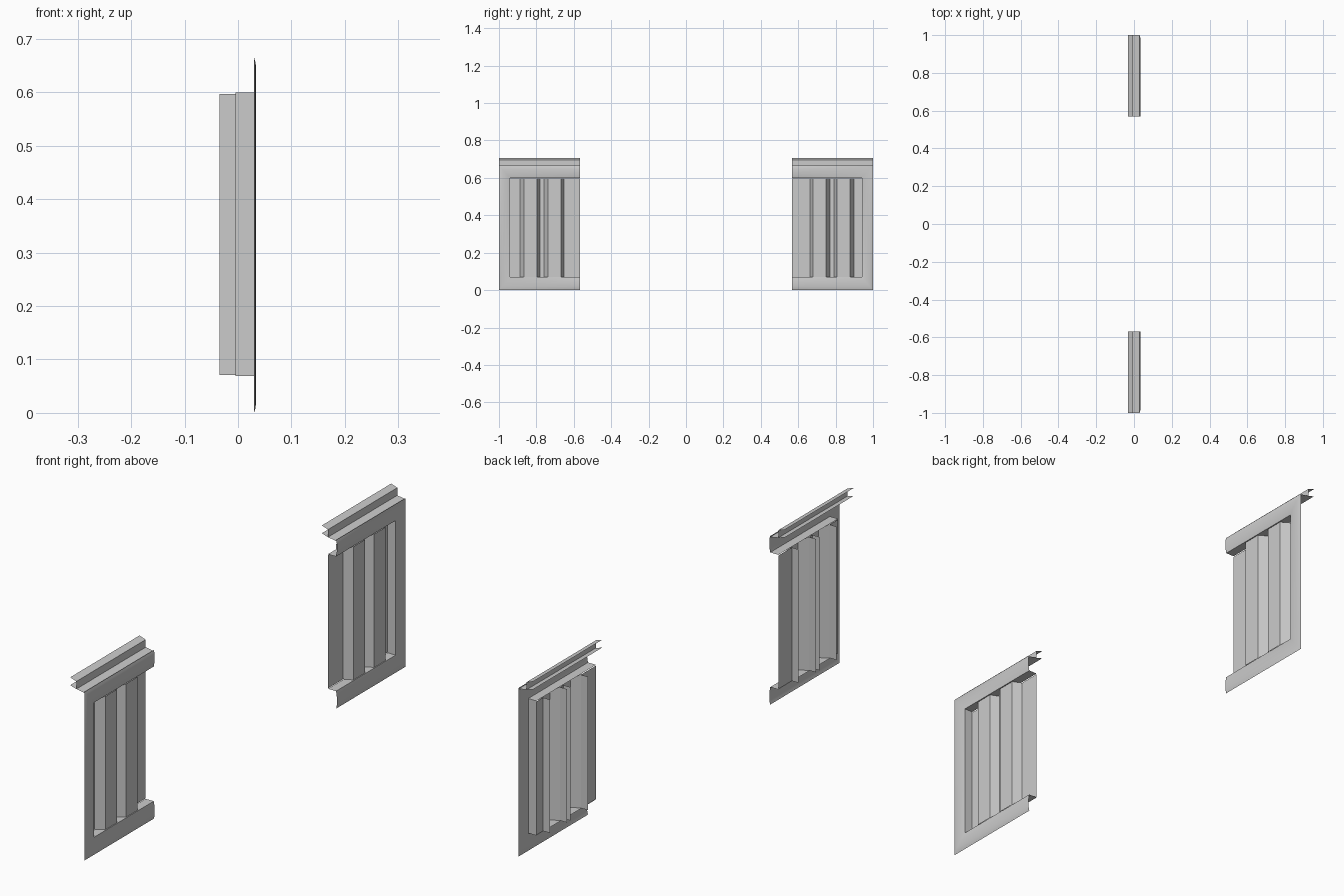
import bpy

if "Cube" in bpy.data.objects:
    bpy.data.objects.remove(bpy.data.objects["Cube"])

OUT, INN = 1.0, 0.568          # outer and inner ends of a panel (distance along y)
SIDE = 0.94                    # outer edge of the opening
Z0, Z1, ZT = 0.069, 0.60, 0.665
BASE, RIDGE, BACK = -.005, .029, -.035   # depths of the infill along x


def mesh(name, verts, faces, sign, smooth=False):
    """Make a sheet on one side; verts are given as (x, |y|, z)."""
    me = bpy.data.meshes.new(name)
    me.from_pydata([(x, sign * y, z) for x, y, z in verts], [], faces)
    me.update()
    if sign > 0:
        me.flip_normals()
    ob = bpy.data.objects.new(name, me)
    bpy.context.collection.objects.link(ob)
    if smooth:
        bpy.ops.object.select_all(action='DESELECT')
        ob.select_set(True)
        bpy.context.view_layer.objects.active = ob
        bpy.ops.object.shade_smooth_by_angle(angle=0.6)
    return ob


def loft(name, rows, sign, smooth=False):
    """Quads between consecutive rows of points."""
    n = len(rows[0])
    verts = [p for r in rows for p in r]
    faces = [(i * n + j, i * n + j + 1, (i + 1) * n + j + 1, (i + 1) * n + j)
             for i in range(len(rows) - 1) for j in range(n - 1)]
    return mesh(name, verts, faces, sign, smooth)


# Bulged frame section (fraction from outer edge to opening, x),
# finishing with the reveal that runs back to the infill sheet
SECTION = [(0, .030), (.12, .0325), (.3, .034), (.6, .034), (.85, .032), (1, .030), (1, BASE)]

# Ridges of the infill: foot, crest, crest, foot (|y|)
RIDGES = [(.888, .867, .797, .781), (.760, .739, .668, .652)]

# Top rail sections (x, z)
LEDGE = [(.03, .661), (-.005, .667), (-.032, .675)]
LIP = [(-.005, .667), (-.005, .697), (-.032, .706)]

for sign, side in ((-1, "left"), (1, "right")):
    # C-shaped frame with mitred corners, open at the inner end
    rows = []
    for t, x in SECTION:
        y = OUT + (SIDE - OUT) * t
        zb, zt = Z0 * t, ZT + (Z1 - ZT) * t
        rows.append([(x, INN, zb), (x, y, zb), (x, y, zt), (x, INN, zt)])
    loft(side + "_frame", rows, sign, True)

    # ridged infill sheet
    shift = .01 if sign > 0 else 0
    prof = [(BASE, SIDE)]
    for ridge in RIDGES:
        prof += [(x, y + shift) for x, y in zip((BASE, RIDGE, RIDGE, BASE), ridge)]
    prof.append((BASE, INN))
    loft(side + "_ridged_sheet",
         [[(x, y, z) for x, y in prof] for z in (.071, .597)], sign)

    # stiffening fins behind the foot of each ridge
    for i, y in enumerate(r[k] + shift for r in RIDGES for k in (0, 3)):
        loft(f"{side}_fin_{i + 1}",
             [[(BASE, y, z), (BACK, y, z)] for z in (.071, .597)], sign)

    # top rail
    for part, rail in (("ledge", LEDGE), ("lip", LIP)):
        loft(side + "_rail_" + part,
             [[(x, OUT, z) for x, z in rail], [(x, INN, z) for x, z in rail]], sign)
